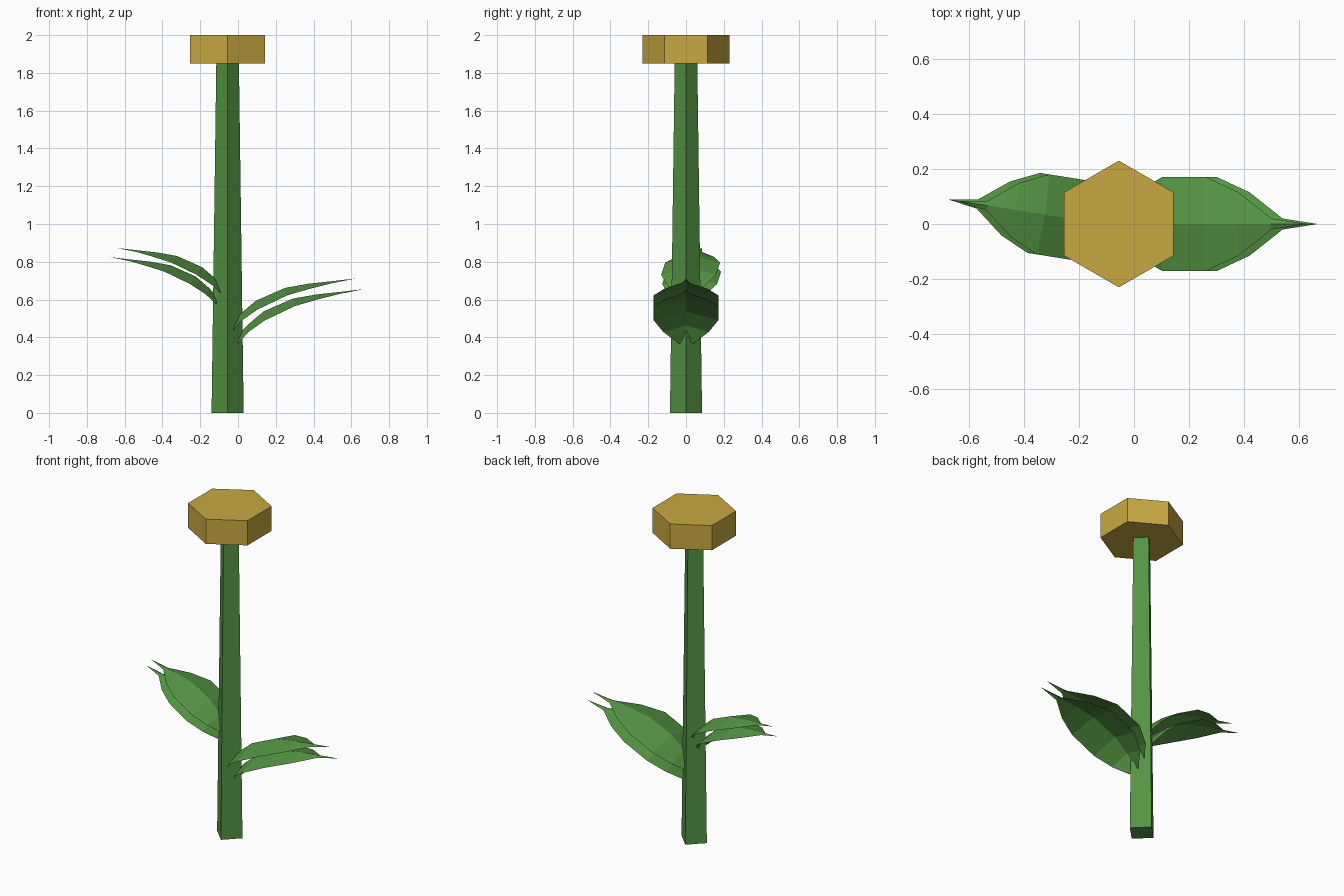
import bpy, bmesh, math
from mathutils import Matrix, Vector

if "Cube" in bpy.data.objects:
    bpy.data.objects.remove(bpy.data.objects["Cube"])


def material(name, rgb):
    m = bpy.data.materials.new(name)
    m.diffuse_color = (*rgb, 1)
    m.use_nodes = True
    m.node_tree.nodes["Principled BSDF"].inputs["Base Color"].default_value = m.diffuse_color
    return m


GREEN = material("leaf green", (0.09, 0.30, 0.057))
GOLD = material("flower gold", (0.58, 0.395, 0.053))
AXIS_X = -0.055


def finish(bm, name, mat):
    mesh = bpy.data.meshes.new(name)
    bm.to_mesh(mesh)
    bm.free()
    mesh.materials.append(mat)
    obj = bpy.data.objects.new(name, mesh)
    bpy.context.collection.objects.link(obj)


def prism(name, sides, r_bottom, r_top, z0, z1, mat):
    bm = bmesh.new()
    turn = Matrix.Translation((AXIS_X, 0, (z0 + z1) / 2)) @ Matrix.Rotation(math.pi / 2, 4, 'Z')
    rings = []
    for z, r in ((z0, r_bottom), (z1, r_top)):
        rings.append([bm.verts.new(turn @ Vector((r * math.cos(2 * math.pi * i / sides),
                                                  r * math.sin(2 * math.pi * i / sides),
                                                  z - (z0 + z1) / 2))) for i in range(sides)])
    bm.faces.new(rings[0][::-1])
    bm.faces.new(rings[1])
    for i in range(sides):
        j = (i + 1) % sides
        bm.faces.new((rings[0][i], rings[0][j], rings[1][j], rings[1][i]))
    finish(bm, name, mat)


# Leaf sections: edge x, half width, edge height, rib x, rib height
SECTIONS = [
    (0.000, 0.035, 0.000, 0.000, 0.045),
    (0.055, 0.120, 0.063, 0.050, 0.100),
    (0.143, 0.171, 0.125, 0.135, 0.172),
    (0.300, 0.171, 0.200, 0.290, 0.240),
    (0.420, 0.115, 0.235, 0.415, 0.262),
    (0.540, 0.020, 0.265, 0.535, 0.275),
]
TIP = (0.667, 0.0, 0.290)


def leaf(name, matrix):
    """Thin open blade with a raised middle rib."""
    bm = bmesh.new()
    rows = [[bm.verts.new(p) for p in ((ex, -w, ez), (rx, 0, rz), (ex, w, ez))]
            for ex, w, ez, rx, rz in SECTIONS]
    tip = bm.verts.new(TIP)
    for a, b in zip(rows, rows[1:]):
        for k in (0, 1):
            bm.faces.new((a[k], b[k], b[k + 1], a[k + 1]))
    for k in (0, 1):
        bm.faces.new((rows[-1][k], tip, rows[-1][k + 1]))
    bm.transform(matrix)
    if matrix.determinant() < 0:
        bmesh.ops.reverse_faces(bm, faces=bm.faces[:])
    finish(bm, name, GREEN)


# Stem and flower head
prism("stem", 4, 0.085, 0.06, 0.0, 1.85, GREEN)
prism("flower_head", 6, 0.23, 0.23, 1.85, 2.0, GOLD)

# Two leaf pairs, each a lower and an upper blade
right = Matrix.Translation((0, 0, 0.365))
left = (Matrix.Translation((-0.11, 0, 0.575)) @ Matrix.Rotation(math.radians(-9), 4, 'Z')
        @ Matrix.Diagonal((-0.86, 0.86, 0.86, 1)))
shift = Matrix.Translation((-0.04, 0, 0.057))
for side, frame in (("right", right), ("left", left)):
    leaf(side + "_leaf_lower", frame)
    leaf(side + "_leaf_upper", frame @ shift)
